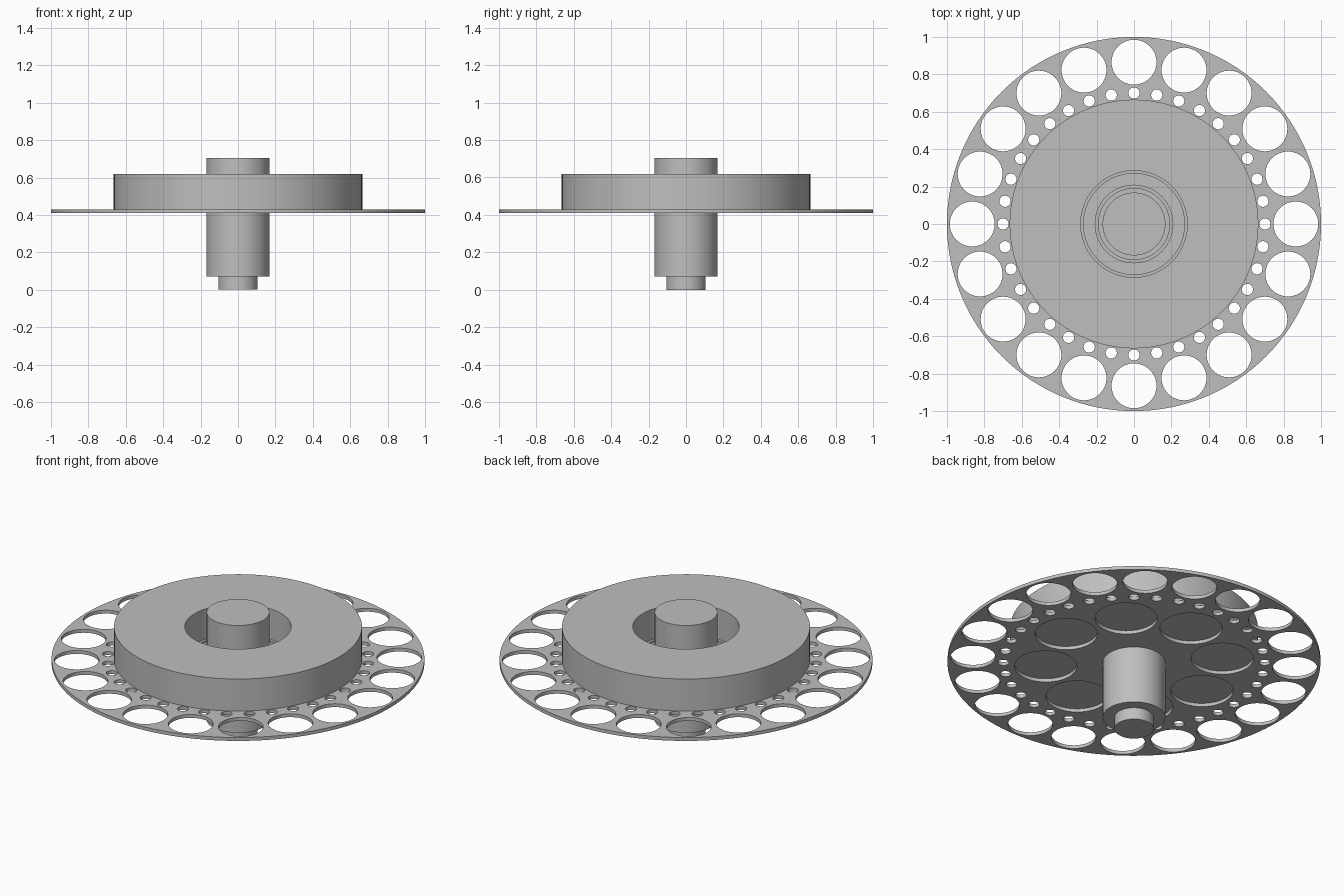
import bpy
import bmesh
from math import cos, sin, tau, radians

if "Cube" in bpy.data.objects:
    bpy.data.objects.remove(bpy.data.objects["Cube"], do_unlink=True)

grey = bpy.data.materials.new("plain grey")
grey.use_nodes = True
colour = (0.52, 0.52, 0.52, 1)
grey.diffuse_color = colour
grey.node_tree.nodes["Principled BSDF"].inputs["Base Color"].default_value = colour

PLATE_BOTTOM, PLATE_TOP = 0.41, 0.43


def finish(obj):
    """Clean the mesh, smooth round walls and keep rims sharp."""
    mesh = obj.data
    bm = bmesh.new()
    bm.from_mesh(mesh)
    bmesh.ops.remove_doubles(bm, verts=bm.verts, dist=0.0001)
    bmesh.ops.recalc_face_normals(bm, faces=bm.faces)
    bm.to_mesh(mesh)
    bm.free()
    mesh.materials.clear()
    mesh.materials.append(grey)
    bpy.ops.object.select_all(action="DESELECT")
    obj.select_set(True)
    bpy.context.view_layer.objects.active = obj
    bpy.ops.object.shade_smooth_by_angle(angle=radians(30))


def lathe(name, profile, closed=False, steps=96):
    """Spin a profile of (radius, height) points about the z axis."""
    bm = bmesh.new()
    verts = [bm.verts.new((r, 0, z)) for r, z in profile]
    pairs = list(zip(verts, verts[1:]))
    if closed:
        pairs.append((verts[-1], verts[0]))
    edges = [bm.edges.new(p) for p in pairs]
    bmesh.ops.spin(bm, geom=verts + edges, cent=(0, 0, 0), axis=(0, 0, 1),
                   angle=tau, steps=steps, use_merge=True)
    mesh = bpy.data.meshes.new(name)
    bm.to_mesh(mesh)
    bm.free()
    obj = bpy.data.objects.new(name, mesh)
    bpy.context.collection.objects.link(obj)
    finish(obj)


def ring(name, inner, outer, bottom, top):
    lathe(name, [(inner, bottom), (outer, bottom), (outer, top), (inner, top)], closed=True)


def add_circle(curve, x, y, radius, count):
    spline = curve.splines.new("POLY")
    spline.points.add(count - 1)
    spline.use_cyclic_u = True
    for i, point in enumerate(spline.points):
        a = tau * i / count
        point.co = (x + radius * cos(a), y + radius * sin(a), 0, 1)


# Perforated plate: filled outline with three circles of holes
curve = bpy.data.curves.new("perforated_plate", "CURVE")
curve.dimensions = "2D"
curve.fill_mode = "BOTH"
curve.extrude = (PLATE_TOP - PLATE_BOTTOM) / 2
add_circle(curve, 0, 0, 1, 128)
for holes, pitch, radius, sides in ((20, 0.865, 0.12, 48),
                                    (36, 0.70, 0.03, 24),
                                    (8, 0.475, 0.167, 64)):
    for k in range(holes):
        a = tau * k / holes
        add_circle(curve, pitch * cos(a), pitch * sin(a), radius, sides)
plate = bpy.data.objects.new("perforated_plate", curve)
bpy.context.collection.objects.link(plate)
bpy.ops.object.select_all(action="DESELECT")
plate.select_set(True)
bpy.context.view_layer.objects.active = plate
bpy.ops.object.convert(target="MESH")
plate = bpy.context.view_layer.objects.active
for v in plate.data.vertices:
    v.co.z += (PLATE_TOP + PLATE_BOTTOM) / 2
finish(plate)

# Thick drum on the plate, with an open centre
ring("drum", 0.285, 0.665, PLATE_TOP, 0.62)

# Low seat rings in the drum's open centre
ring("outer_seat_ring", 0.27, 0.285, PLATE_TOP, 0.44)
ring("inner_seat_ring", 0.19, 0.21, PLATE_TOP, 0.44)

# Central shaft with a narrower foot
lathe("shaft", [(0, 0), (0.105, 0), (0.105, 0.07), (0.168, 0.07), (0.168, 0.705), (0, 0.705)])
